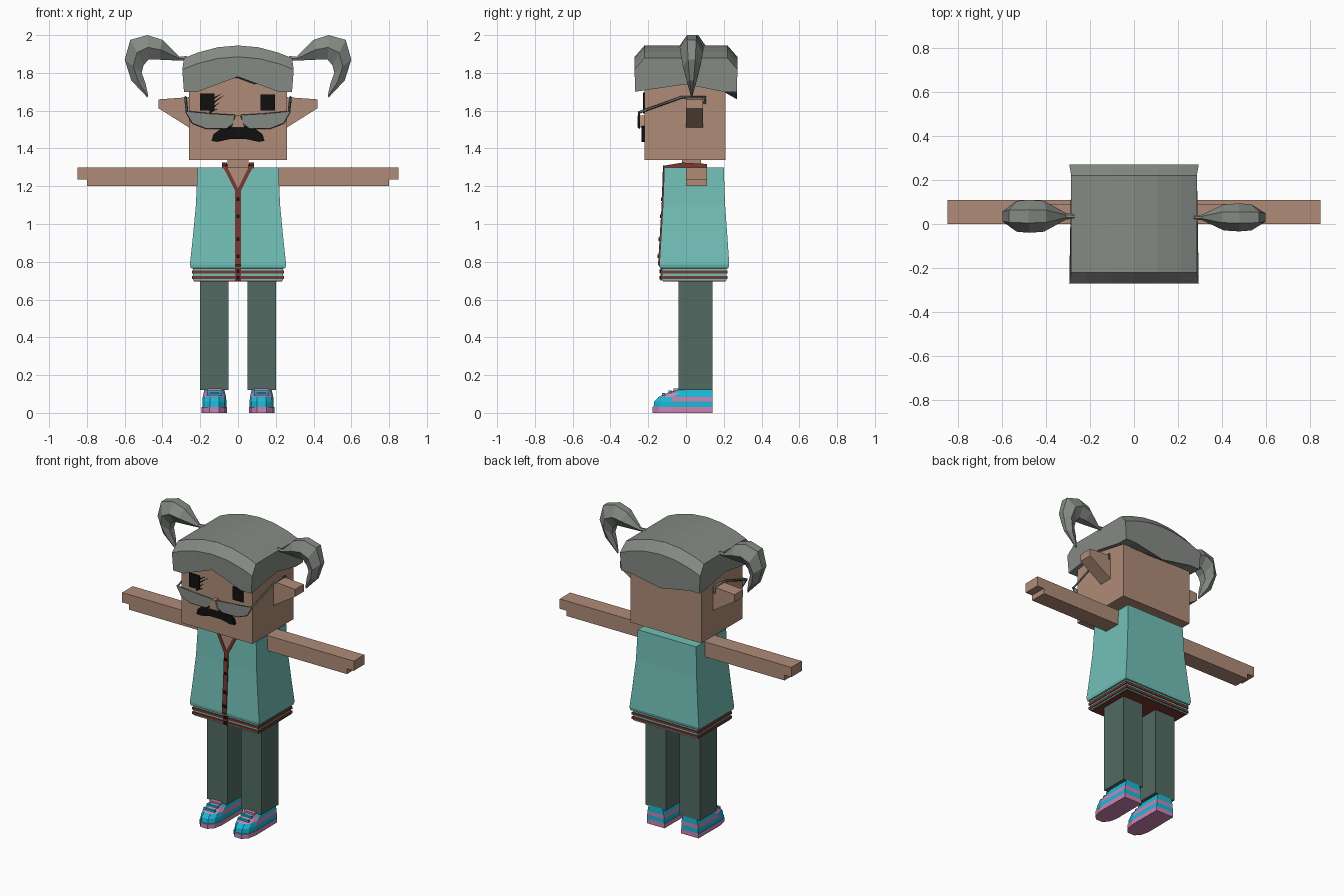
import bpy
import bmesh
from mathutils import Vector

if "Cube" in bpy.data.objects:
    bpy.data.objects.remove(bpy.data.objects["Cube"])


def material(name, r, g, b):
    m = bpy.data.materials.new(name)
    m.use_nodes = True
    m.diffuse_color = (r, g, b, 1)
    bsdf = next(n for n in m.node_tree.nodes if n.type == "BSDF_PRINCIPLED")
    bsdf.inputs["Base Color"].default_value = (r, g, b, 1)
    return m


SKIN = material("skin", .43, .26, .185)
TEAL = material("teal cloth", .17, .53, .48)
HAIR = material("grey hair", .235, .255, .23)
TROUSER = material("dark green cloth", .085, .147, .122)
RED = material("dark red trim", .19, .04, .03)
BLACK = material("black", .005, .005, .005)
CYAN = material("cyan", .01, .48, .68)
PINK = material("pink", .6, .23, .44)
FRAME = material("dark grey frame", .1, .125, .12)


def loft(name, rings, *mats):
    """Skin closed rings of equal length and cap both ends."""
    bm = bmesh.new()
    loops = [[bm.verts.new(p) for p in ring] for ring in rings]
    n = len(loops[0])
    for a, b in zip(loops, loops[1:]):
        for i in range(n):
            j = (i + 1) % n
            bm.faces.new((a[i], a[j], b[j], b[i]))
    bm.faces.new(loops[0])
    bm.faces.new(loops[-1])
    bmesh.ops.recalc_face_normals(bm, faces=bm.faces)
    me = bpy.data.meshes.new(name)
    bm.to_mesh(me)
    bm.free()
    for m in mats:
        me.materials.append(m)
    ob = bpy.data.objects.new(name, me)
    bpy.context.collection.objects.link(ob)
    return ob


def rect(x0, x1, y0, y1, z):
    return [(x0, y0, z), (x1, y0, z), (x1, y1, z), (x0, y1, z)]


def box(name, x0, x1, y0, y1, z0, z1, mat):
    return loft(name, [rect(x0, x1, y0, y1, z) for z in (z0, z1)], mat)


def plate(name, outline, y0, y1, mat):
    """Extrude a front outline of (x, z) points along y."""
    return loft(name, [[(x, y, z) for x, z in outline] for y in (y0, y1)], mat)


def rod(name, points, radius, mat):
    cu = bpy.data.curves.new(name, "CURVE")
    cu.dimensions = "3D"
    cu.bevel_depth = radius
    cu.bevel_resolution = 0
    sp = cu.splines.new("POLY")
    sp.points.add(len(points) - 1)
    for p, co in zip(sp.points, points):
        p.co = (*co, 1)
    cu.materials.append(mat)
    ob = bpy.data.objects.new(name, cu)
    bpy.context.collection.objects.link(ob)


# Head and neck
box("head", -.26, .26, -.22, .21, 1.34, 1.80, SKIN)
box("neck", -.055, .055, -.02, .08, 1.28, 1.35, SKIN)

# Hair cap: yz sections along x, with an arched fringe and a lower back
sections = []
for x in (-.295, -.22, -.11, 0, .11, .22, .295):
    top = 1.945 - .065 * (x / .29) ** 2
    rim = top - .06
    k = max(0, 1 - abs(x) / .22)
    tx = x * .97
    sections.append([(x * .97, -.27, 1.70 + .08 * k), (x, -.272, rim), (tx, -.22, top),
                     (tx, .22, top), (x, .272, rim), (x * .97, .27, 1.70 - .04 * k),
                     (x * .97, .2, 1.70), (x * .97, 0, 1.74)])
loft("hair_cap", sections, HAIR)

# Pigtails: outer x, outer z, inner x, inner z, half width
TAIL = [(.27, 1.89, .28, 1.865, .01), (.31, 1.885, .31, 1.865, .015),
        (.40, 1.975, .42, 1.87, .07), (.48, 2.0, .475, 1.87, .075),
        (.57, 1.975, .50, 1.84, .07), (.60, 1.87, .51, 1.80, .055),
        (.565, 1.76, .49, 1.745, .03), (.48, 1.67, .475, 1.68, .004)]
for side, s, wide, yc in (("left", 1, .85, .03), ("right", -1, 1, .035)):
    rings = []
    for ox, oz, ix, iz, w in TAIL:
        w *= wide
        mx, mz = (ox + ix) / 2, (oz + iz) / 2
        rings.append([(s * x, yc + f * w, z) for x, z, f in
                      ((ox, oz, -.4), (ox, oz, .4), (mx, mz, 1),
                       (ix, iz, .4), (ix, iz, -.4), (mx, mz, -1))])
    loft(side + "_pigtail", rings, HAIR)

# Face
box("right_eye", -.20, -.125, -.228, -.219, 1.60, 1.69, BLACK)
box("left_eye", .12, .195, -.228, -.219, 1.60, 1.685, BLACK)
for i, (z, dx, dz) in enumerate(((1.66, .045, .035), (1.635, .055, .05), (1.61, .03, .035), (1.60, .02, .01))):
    plate(f"eyelash_{i}", [(-.15, z), (-.15, z - .015), (-.125 + dx, z + dz)], -.228, -.219, BLACK)
HALF = [(.03, 1.52), (.09, 1.505), (.13, 1.475), (.14, 1.44), (.11, 1.435), (.04, 1.45)]
plate("moustache", HALF + [(-x, z) for x, z in reversed(HALF)], -.236, -.219, BLACK)
loft("nose", [[(-.035, y, 1.51), (.035, y, 1.51), (.012, y, 1.575), (-.012, y, 1.575)]
              for y in (-.258, -.21)], SKIN)

# Glasses, ears, arms, legs: mirrored pairs
LENS = [(.275, 1.595), (.15, 1.582), (.02, 1.575), (.025, 1.535),
        (.06, 1.508), (.17, 1.508), (.24, 1.535)]
for side, s in (("left", 1), ("right", -1)):
    plate(side + "_lens", [(s * x, z) for x, z in LENS], -.252, -.244, HAIR)
    rod(side + "_lens_rim", [(s * x, -.248, z) for x, z in LENS + LENS[:1]], .005, FRAME)
    rod(side + "_temple", [(s * .27, -.25, 1.59), (s * .278, -.02, 1.672),
                           (s * .278, .10, 1.672), (s * .278, .10, 1.635)], .007, FRAME)
    loft(side + "_ear", [[(s * x, .0, a), (s * x, .09, a), (s * x, .09, b), (s * x, .0, b)]
                         for x, a, b in ((.25, 1.505, 1.672), (.42, 1.612, 1.66))], SKIN)
    a, b = sorted((s * .19, s * .80))
    box(side + "_arm", a, b, 0, .11, 1.20, 1.30, SKIN)
    a, b = sorted((s * .80, s * .85))
    box(side + "_hand", a, b, 0, .11, 1.235, 1.30, SKIN)
    a, b = sorted((s * .05, s * .20))
    box(side + "_leg", a, b, -.04, .14, .12, .72, TROUSER)

# Vest body, flaring towards the hem
BODY = [(.70, .238, -.128, .215), (.765, .238, -.128, .215), (.766, .25, -.138, .224),
        (.785, .255, -.141, .229), (.92, .24, -.133, .22), (1.1, .223, -.122, .207),
        (1.3, .214, -.115, .20)]
loft("vest", [rect(-w, w, a, b, z) for z, w, a, b in BODY], TEAL)
for i, z in enumerate((.708, .737)):
    box(f"hem_stripe_{i}", -.244, .244, -.134, .221, z, z + .016, RED)
box("vest_lining", -.232, .232, -.122, .21, .696, .702, RED)


def front(z):
    """Depth of the vest front at a height."""
    for (z0, _, a, _), (z1, _, b, _) in zip(BODY, BODY[1:]):
        if z <= z1:
            return a + (b - a) * (z - z0) / (z1 - z0)
    return BODY[-1][2]


# Button strip, neckline and collar
loft("button_strip", [rect(-.015, .015, front(z) - .007, front(z) + .003, z)
                      for z in (.70, .765, .785, .92, 1.1, 1.19)], RED)
for i, z in enumerate((.715, .75, .83, .92, 1.04, 1.13)):
    box(f"button_{i}", -.009, .009, front(z) - .012, front(z), z - .009, z + .009, BLACK)
loft("neck_opening", [rect(-w, w, front(z) - .003, front(z) + .006, z)
                      for z, w in ((1.18, .002), (1.302, .068))], SKIN)
for side, s in (("left", 1), ("right", -1)):
    loft(side + "_neck_trim", [rect(s * c - .011, s * c + .011, front(z) - .007, front(z) + .004, z)
                               for z, c in ((1.175, .004), (1.31, .072))], RED)
    loft(side + "_collar", [[(s * x, y, z) for x, z in ((.058, 1.295), (.086, 1.295), (.086, h), (.058, h))]
                            for y, h in ((-.12, 1.308), (-.02, 1.325), (.11, 1.318))], RED)
box("back_collar", -.086, .086, .085, .11, 1.295, 1.318, RED)

# Shoes: stacked footprints, coloured by height and toe
PRINT = [(-.065, .14), (.065, .14), (.067, -.09), (.055, -.145), (.025, -.178),
         (-.025, -.178), (-.055, -.145), (-.067, -.09)]
LAYERS = [(0, 1, -.178), (.03, 1, -.178), (.031, .95, -.172), (.06, .95, -.168),
          (.085, .92, -.145), (.105, .85, -.10), (.125, .78, -.05)]
for side, s in (("left", 1), ("right", -1)):
    rings = []
    for z, wide, toe in LAYERS:
        rings.append([(s * .125 + x * wide, .14 + (y - .14) * (.14 - toe) / .318, z) for x, y in PRINT])
    shoe = loft(side + "_shoe", rings, PINK, CYAN)
    for p in shoe.data.polygons:
        c = Vector(p.center)
        if c.z > .085:
            p.material_index = 0 if c.y < -.05 else 1
        elif c.z > .06:
            p.material_index = 1 if c.y < -.1 else 0
        elif c.z > .03:
            p.material_index = 1
    for i, (y, z) in enumerate(((-.118, .1), (-.085, .113))):
        box(f"{side}_lace_{i}", s * .125 - .04, s * .125 + .04, y - .008, y + .008, z - .008, z + .006, CYAN)
    box(side + "_tongue", s * .125 - .04, s * .125 + .04, -.065, -.035, .10, .13, PINK)
